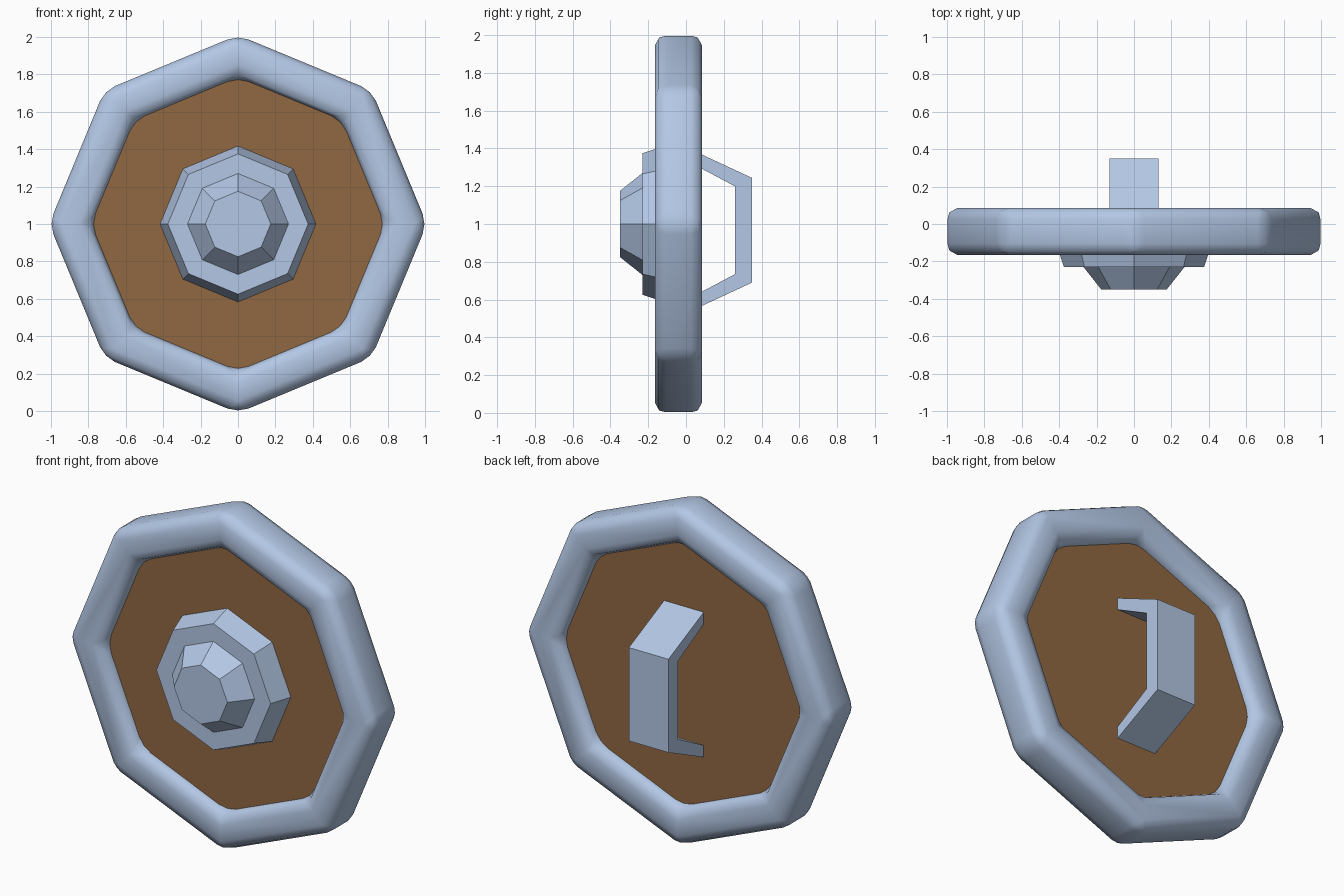
import bpy
import bmesh
from math import sin, cos, pi, radians

if "Cube" in bpy.data.objects:
    bpy.data.objects.remove(bpy.data.objects["Cube"], do_unlink=True)

SIDES = 8
CENTRE_Z = 1.0


def material(name, rgb):
    mat = bpy.data.materials.new(name)
    mat.use_nodes = True
    mat.diffuse_color = (*rgb, 1)
    mat.node_tree.nodes["Principled BSDF"].inputs["Base Color"].default_value = (*rgb, 1)
    return mat


def finish(name, bm, mat):
    bmesh.ops.recalc_face_normals(bm, faces=bm.faces)
    mesh = bpy.data.meshes.new(name)
    bm.to_mesh(mesh)
    bm.free()
    mesh.materials.append(mat)
    obj = bpy.data.objects.new(name, mesh)
    bpy.context.collection.objects.link(obj)
    return obj


def octagon_lathe(name, profile, mat, ring=False):
    """Turn (radius, y) points about the y axis, capped or closed into a ring."""
    bm = bmesh.new()
    loops = [[bm.verts.new((r * cos(2 * pi * i / SIDES), y,
                            CENTRE_Z + r * sin(2 * pi * i / SIDES)))
              for i in range(SIDES)] for r, y in profile]
    pairs = list(zip(loops, loops[1:]))
    if ring:
        pairs.append((loops[-1], loops[0]))
    else:
        bm.faces.new(loops[0])
        bm.faces.new(loops[-1])
    for a, b in pairs:
        for i in range(SIDES):
            j = (i + 1) % SIDES
            bm.faces.new((a[i], a[j], b[j], b[i]))
    return finish(name, bm, mat)


steel = material("pale blue steel", (0.45, 0.57, 0.78))
wood = material("brown wood", (0.28, 0.14, 0.055))

# Rounded rim
rim = octagon_lathe("rim", [(1.01, -0.165), (1.01, 0.085),
                            (0.785, 0.085), (0.785, -0.165)], steel, ring=True)
bevel = rim.modifiers.new("rounded edges", "BEVEL")
bevel.width = 0.06
bevel.segments = 2
bevel.limit_method = "ANGLE"
bevel.angle_limit = radians(30)
for poly in rim.data.polygons:
    poly.use_smooth = True

# Wooden board set inside the rim
octagon_lathe("board", [(0.81, -0.1), (0.81, 0.02)], wood)

# Stepped boss on the front
octagon_lathe("boss", [(0.42, -0.09), (0.375, -0.23), (0.27, -0.23),
                       (0.175, -0.35)], steel)

# Bent strap handle on the back
bm = bmesh.new()
upper_outer = [(0.01, 0.435), (0.35, 0.277)]
upper_inner = [(0.26, 0.232), (0.01, 0.365)]
outer = [(0.01, 0.435), (0.35, 0.277), (0.35, -0.277), (0.01, -0.435)]
inner = [(0.01, -0.365), (0.26, -0.232), (0.26, 0.232), (0.01, 0.365)]
left, right = [[bm.verts.new((x, y, 0.967 + z)) for y, z in outer + inner]
               for x in (0.13, -0.13)]
count = len(left)
for i in range(count):
    j = (i + 1) % count
    bm.faces.new((left[i], left[j], right[j], right[i]))
for side in (left, right):
    for k in range(3):
        bm.faces.new((side[k], side[k + 1], side[6 - k], side[7 - k]))
finish("handle", bm, steel)
